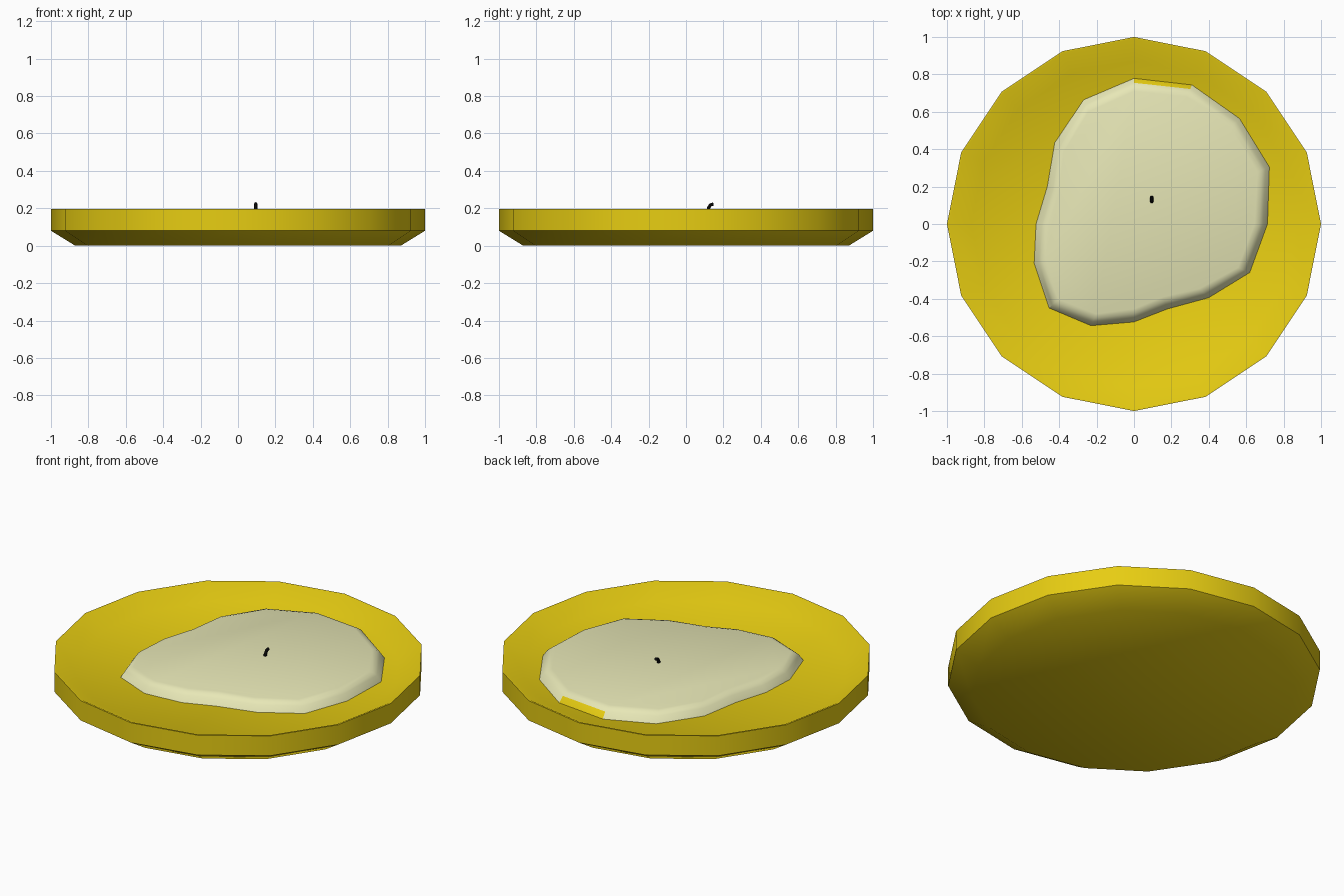
import bpy, bmesh, math

if "Cube" in bpy.data.objects:
    bpy.data.objects.remove(bpy.data.objects["Cube"])

SIDES = 16


def material(name, color):
    m = bpy.data.materials.new(name)
    m.diffuse_color = (*color, 1)
    m.use_nodes = True
    m.node_tree.nodes["Principled BSDF"].inputs["Base Color"].default_value = m.diffuse_color
    return m


yellow = material("yellow", (0.8, 0.61, 0.006))
cream = material("cream", (0.8, 0.8, 0.47))
black = material("black", (0.005, 0.005, 0.005))


def make_object(name, rings, mats, cap_end=True):
    """Skin a stack of equal-length point rings and cap both ends."""
    bm = bmesh.new()
    loops = [[bm.verts.new(p) for p in ring] for ring in rings]
    n = len(rings[0])
    for a, b in zip(loops, loops[1:]):
        for i in range(n):
            j = (i + 1) % n
            bm.faces.new((a[i], a[j], b[j], b[i]))
    bm.faces.new(loops[0][::-1])
    if cap_end:
        bm.faces.new(loops[-1])
    bmesh.ops.recalc_face_normals(bm, faces=bm.faces[:])
    mesh = bpy.data.meshes.new(name)
    bm.to_mesh(mesh)
    bm.free()
    for m in mats:
        mesh.materials.append(m)
    ob = bpy.data.objects.new(name, mesh)
    bpy.context.collection.objects.link(ob)
    bpy.ops.object.select_all(action='DESELECT')
    ob.select_set(True)
    bpy.context.view_layer.objects.active = ob
    bpy.ops.object.shade_smooth_by_angle(angle=math.radians(40))
    return ob


def circle(r, z):
    return [(r * math.cos(math.tau * i / SIDES),
             r * math.sin(math.tau * i / SIDES), z) for i in range(SIDES)]


# Shallow dish: outer wall, thin lip, sloping inside, floor
profile = [(0.87, 0), (1.0, 0.08), (1.0, 0.197), (0.99, 0.197), (0.87, 0.135)]
make_object("dish", [circle(r, z) for r, z in profile], [yellow])

# Irregular pool of wax with a rounded edge
outline = [(0.31, 0.745), (0, 0.78), (-0.27, 0.665), (-0.425, 0.435),
           (-0.465, 0.2), (-0.525, 0), (-0.535, -0.21), (-0.455, -0.45),
           (-0.23, -0.545), (0, -0.525), (0.18, -0.455), (0.4, -0.395),
           (0.62, -0.26), (0.715, 0), (0.725, 0.305), (0.565, 0.565)]


def inset(d, z):
    ring = []
    for x, y in outline:
        k = 1 - d / math.hypot(x, y)
        ring.append((x * k, y * k, z))
    return ring


wax = make_object("wax", [inset(0, 0.133), inset(0.025, 0.17),
                          inset(0.045, 0.185), inset(0.07, 0.192)], [cream, yellow])
wax.data.polygons[0].material_index = 1  # yellow patch low on the back edge

# Bent wick
path = [(0.12, 0.17, 0), (0.12, 0.2, 20), (0.13, 0.217, 45), (0.147, 0.224, 75)]
rings = []
for y, z, tilt in path:
    c, s = math.cos(math.radians(tilt)), math.sin(math.radians(tilt))
    ring = []
    for i in range(8):
        u = 0.009 * math.cos(math.tau * i / 8)
        v = 0.009 * math.sin(math.tau * i / 8)
        ring.append((0.095 + u, y + v * c, z - v * s))
    rings.append(ring)
make_object("wick", rings, [black])
